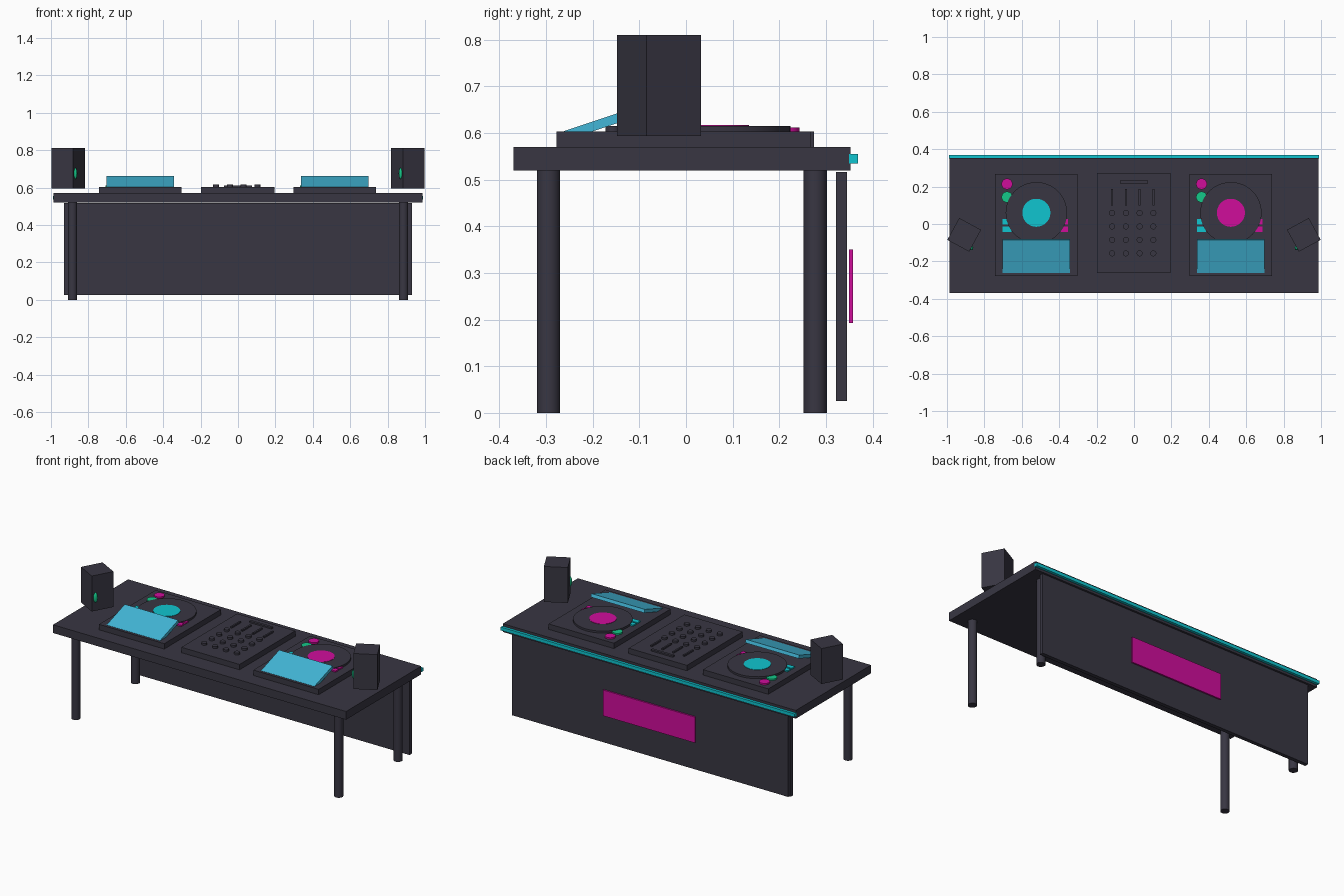
import bpy
import math
from mathutils import Matrix

cube = bpy.data.objects.get("Cube")
if cube:
    bpy.data.objects.remove(cube, do_unlink=True)


def material(name, r, g, b):
    m = bpy.data.materials.new(name)
    m.use_nodes = True
    m.diffuse_color = (r, g, b, 1)
    bsdf = next(n for n in m.node_tree.nodes if n.type == "BSDF_PRINCIPLED")
    bsdf.inputs["Base Color"].default_value = (r, g, b, 1)
    bsdf.inputs["Roughness"].default_value = 0.6
    return m


DARK = material("charcoal", 0.04, 0.037, 0.055)
CYAN = material("neon cyan", 0.005, 0.56, 0.63)
PINK = material("neon magenta", 0.63, 0.004, 0.33)
GREEN = material("neon green", 0.007, 0.58, 0.25)
SCREEN = material("screen blue", 0.055, 0.47, 0.68)


def finish(name, mat):
    ob = bpy.context.object
    ob.name = name
    ob.data.name = name
    ob.data.materials.append(mat)
    return ob


def box(name, mat, x, y, z, rot=(0, 0, 0)):
    """Box from (low, high) ranges on each axis, turned about its centre."""
    ranges = (x, y, z)
    bpy.ops.mesh.primitive_cube_add(size=1, location=[(a + b) / 2 for a, b in ranges])
    ob = finish(name, mat)
    ob.data.transform(Matrix.Diagonal([b - a for a, b in ranges] + [1]))
    ob.rotation_euler = rot
    return ob


def cylinder(name, mat, x, y, r, z, sides=32):
    bpy.ops.mesh.primitive_cylinder_add(vertices=sides, radius=r, depth=z[1] - z[0],
                                        location=(x, y, (z[0] + z[1]) / 2))
    bpy.ops.object.shade_smooth_by_angle(angle=math.radians(40))
    return finish(name, mat)


def span(centre, half):
    return (centre - half, centre + half)


# Table: top, legs, front panel, glowing trim
box("table_top", DARK, span(0, 0.987), (-0.37, 0.353), (0.52, 0.57))
for x in (-0.885, 0.885):
    for y in (-0.295, 0.277):
        cylinder("table_leg", DARK, x, y, 0.025, (0, 0.52))
box("back_panel", DARK, span(0, 0.93), (0.322, 0.345), (0.025, 0.517))
box("panel_sign", PINK, span(0, 0.31), (0.349, 0.358), (0.193, 0.35))
box("edge_light_strip", CYAN, span(0, 0.99), (0.349, 0.369), (0.535, 0.555))

# Turntable decks
DECK = 0.603
for x, label in ((-0.522, CYAN), (0.518, PINK)):
    box("deck_base", DARK, span(x, 0.22), (-0.278, 0.268), (0.57, DECK))
    cylinder("deck_platter", DARK, x, 0.06, 0.164, (DECK, 0.615), 48)
    cylinder("platter_label", label, x, 0.06, 0.075, (0.613, 0.617), 48)
    cylinder("deck_button_top", PINK, x - 0.157, 0.214, 0.029, (DECK, 0.612))
    cylinder("deck_button_lower", GREEN, x - 0.157, 0.144, 0.029, (DECK, 0.612))
    for y in (0.012, -0.028):
        box("deck_pad", CYAN, span(x - 0.157, 0.024), span(y, 0.015), (DECK, 0.611))
        box("deck_pad_right", PINK, span(x + 0.145, 0.024), span(y, 0.015), (DECK, 0.611))
    box("deck_screen", SCREEN, span(x, 0.18), span(-0.171, 0.0925), span(0.624, 0.01),
        (math.radians(18.5), 0, 0))

# Mixer with knobs, sliders and crossfader
box("mixer_base", DARK, (-0.198, 0.194), (-0.262, 0.274), (0.57, DECK))
for col in range(4):
    x = -0.117 + col * 0.0735
    box("mixer_slider", DARK, span(x, 0.005), (0.10, 0.187), (DECK, 0.612))
    for row in range(4):
        cylinder("mixer_knob", DARK, x, 0.059 - row * 0.072, 0.016, (DECK, 0.615), 20)
box("mixer_crossfader", DARK, span(0, 0.074), (0.217, 0.233), (DECK, 0.612))

# Speakers turned inward, each with a small driver on the inner face
for side in (-1, 1):
    turn = side * math.radians(28.5)
    x, y = side * 0.908, -0.058
    box("speaker_cabinet", DARK, span(x, 0.0665), span(y, 0.0665), (0.594, 0.81), (0, 0, turn))
    offset = Matrix.Rotation(turn, 3, "Z") @ Matrix.Translation((-side * 0.0665, -0.044, 0)).to_translation()
    bpy.ops.mesh.primitive_uv_sphere_add(segments=20, ring_count=12, radius=1,
                                         location=(x + offset.x, y + offset.y, 0.675))
    bpy.ops.object.shade_smooth()
    driver = finish("speaker_driver", GREEN)
    driver.data.transform(Matrix.Diagonal((0.011, 0.012, 0.03, 1)))
    driver.rotation_euler.z = turn
